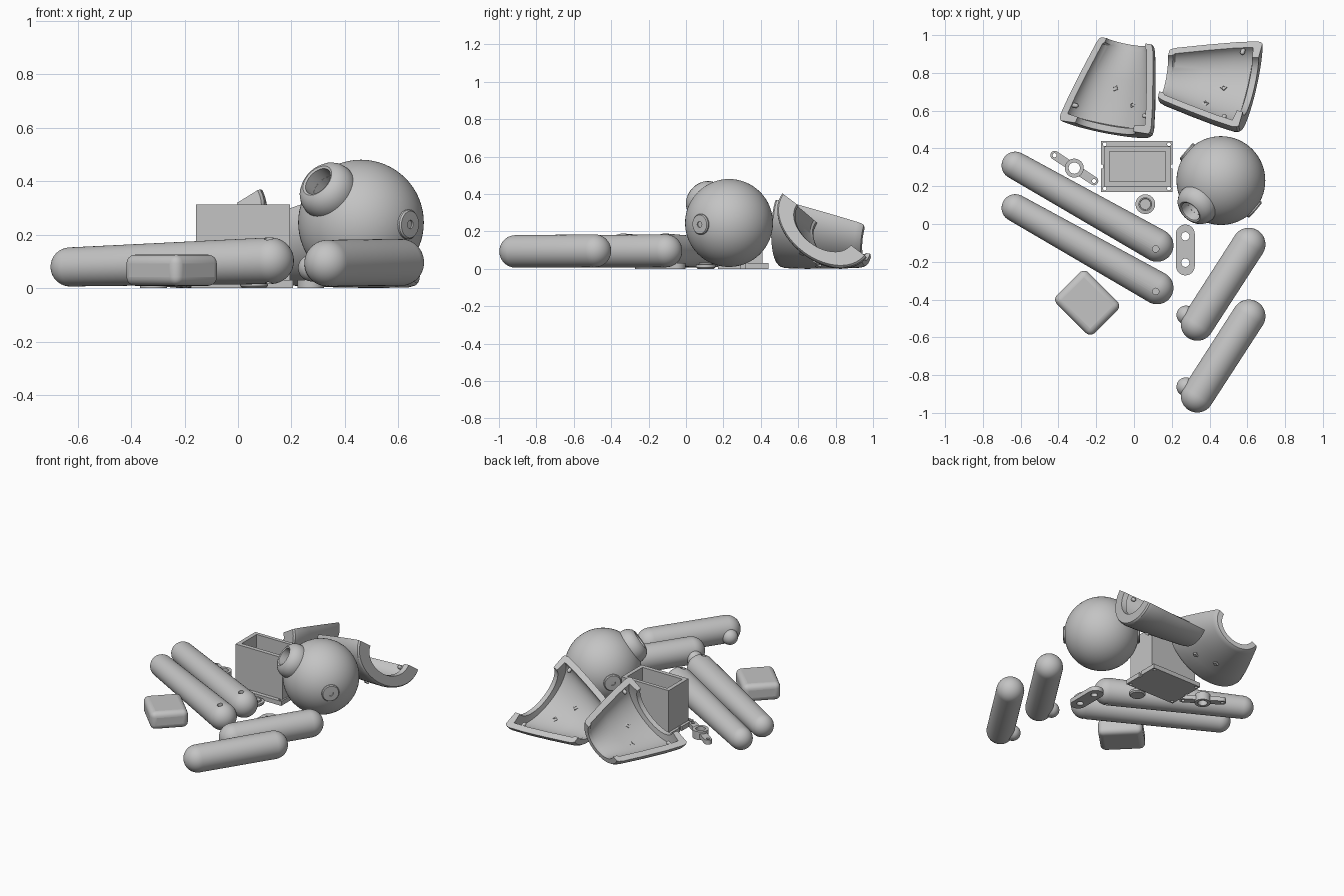
import bpy, bmesh, math
from mathutils import Vector, Matrix

if "Cube" in bpy.data.objects:
    bpy.data.objects.remove(bpy.data.objects["Cube"])

grey = bpy.data.materials.new("plain grey")
grey.diffuse_color = (0.55, 0.55, 0.55, 1)
grey.use_nodes = True
grey.node_tree.nodes["Principled BSDF"].inputs["Base Color"].default_value = grey.diffuse_color


def finish(name, bm, angle=35):
    bmesh.ops.remove_doubles(bm, verts=bm.verts, dist=1e-5)
    bmesh.ops.recalc_face_normals(bm, faces=bm.faces)
    me = bpy.data.meshes.new(name)
    bm.to_mesh(me)
    bm.free()
    ob = bpy.data.objects.new(name, me)
    bpy.context.collection.objects.link(ob)
    me.materials.append(grey)
    shade(ob, angle)
    return ob


def activate(ob):
    bpy.ops.object.select_all(action='DESELECT')
    ob.select_set(True)
    bpy.context.view_layer.objects.active = ob


def shade(ob, angle=35):
    activate(ob)
    bpy.ops.object.shade_smooth_by_angle(angle=math.radians(angle))


def apply(ob, kind, **props):
    mod = ob.modifiers.new(kind.lower(), kind)
    for key, value in props.items():
        setattr(mod, key, value)
    activate(ob)
    bpy.ops.object.modifier_apply(modifier=mod.name)


def cut(ob, *cutters):
    for c in cutters:
        apply(ob, 'BOOLEAN', operation='DIFFERENCE', object=c, solver='EXACT')
        bpy.data.objects.remove(c)
    shade(ob)


def lathe(name, profile, origin=(0, 0, 0), axis=(0, 0, 1), seg=48, closed=False):
    """Spin (radius, height) points about an axis."""
    bm = bmesh.new()
    m = Matrix.Translation(origin) @ Vector(axis).to_track_quat('Z', 'Y').to_matrix().to_4x4()
    rings = [[bm.verts.new(m @ Vector((r * math.cos(a), r * math.sin(a), h)))
              for a in (2 * math.pi * i / seg for i in range(seg))] for r, h in profile]
    pairs = list(zip(rings, rings[1:])) + ([(rings[-1], rings[0])] if closed else [])
    for a, b in pairs:
        for i in range(seg):
            j = (i + 1) % seg
            bm.faces.new((a[i], a[j], b[j], b[i]))
    return finish(name, bm)


def rod(origin, axis, r, h0, h1):
    return lathe("cutter", [(0, h0), (r, h0), (r, h1), (0, h1)], origin, axis, 24)


def capsule(name, p0, r0, p1, r1):
    p0, p1 = Vector(p0), Vector(p1)
    length = (p1 - p0).length
    arc = [math.pi / 2 * i / 10 for i in range(11)]
    profile = [(r0 * math.sin(a), -r0 * math.cos(a)) for a in arc]
    profile += [(r1 * math.cos(a), length + r1 * math.sin(a)) for a in arc]
    return lathe(name, profile, p0, p1 - p0)


def box(name, x0, x1, y0, y1, z0, z1):
    bm = bmesh.new()
    bmesh.ops.create_cube(bm, size=1)
    bmesh.ops.scale(bm, vec=(x1 - x0, y1 - y0, z1 - z0), verts=bm.verts)
    bmesh.ops.translate(bm, vec=((x0 + x1) / 2, (y0 + y1) / 2, (z0 + z1) / 2), verts=bm.verts)
    return finish(name, bm)


def link(name, p0, p1, r, z0, z1):
    """Flat bar with round ends."""
    bm = bmesh.new()
    a0 = math.atan2(p1[1] - p0[1], p1[0] - p0[0])
    outline = []
    for (cx, cy), start in ((p1, a0 - math.pi / 2), (p0, a0 + math.pi / 2)):
        for i in range(17):
            a = start + math.pi * i / 16
            outline.append(bm.verts.new((cx + r * math.cos(a), cy + r * math.sin(a), z0)))
    face = bm.faces.new(outline)
    top = bmesh.ops.extrude_face_region(bm, geom=[face])
    bmesh.ops.translate(bm, vec=(0, 0, z1 - z0),
                        verts=[v for v in top['geom'] if isinstance(v, bmesh.types.BMVert)])
    return finish(name, bm)


# Long limbs with a small pin hole, and short limbs with a thumb
for i, dy in enumerate((0, -0.225)):
    leg = capsule(f"long_limb_{i + 1}", (-0.628, 0.31 + dy, 0.079), 0.073,
                  (0.122, -0.113 + dy, 0.102), 0.087)
    cut(leg, rod((0.115, -0.132 + dy, 0), (0, 0, 1), 0.017, 0.14, 0.3),
        rod((0.115, -0.132 + dy, 0), (0, 0, 1), 0.013, -0.05, 0.05))
for i, dy in enumerate((0, 0.38)):
    capsule(f"short_limb_{i + 1}", (0.335, -0.911 + dy, 0.093), 0.087,
            (0.608, -0.488 + dy, 0.096), 0.088)
    capsule(f"thumb_{i + 1}", (0.275, -0.862 + dy, 0.075), 0.05,
            (0.33, -0.89 + dy, 0.08), 0.055)

# Round head with a raised eye socket and two ear discs
centre = (0.46, 0.23, 0.245)
R = 0.235
head = lathe("head", [(R * math.sin(math.pi * i / 32), -R * math.cos(math.pi * i / 32))
                      for i in range(33)], centre, seg=64)
look = (-0.58, -0.59, 0.556)
cut(head, rod(centre, look, 0.055, 0.13, 0.32))
lathe("eye_socket", [(0.108, 0.18), (0.112, 0.215), (0.107, 0.24), (0.096, 0.26), (0.08, 0.275),
                     (0.066, 0.281), (0.057, 0.277), (0.055, 0.18)], centre, look, closed=True)
for side, s in (("right", 1), ("left", -1)):
    lathe(f"{side}_ear", [(0, 0.2), (0.055, 0.2), (0.055, 0.236), (0.05, 0.242), (0.016, 0.243),
                          (0.016, 0.236), (0, 0.236)], centre, (0.76 * s, -0.65 * s, -0.03))

# Open box on a flanged base plate
base = box("box_base", -0.175, 0.205, 0.17, 0.44, 0, 0.03)
cut(base, *[rod((x, y, 0), (0, 0, 1), 0.01, -0.1, 0.1)
            for x in (-0.155, 0.185) for y in (0.188, 0.422)],
    box("cutter", -0.2, -0.165, 0.295, 0.315, -1, 1), box("cutter", 0.195, 0.3, 0.295, 0.315, -1, 1))
tray = box("open_box", -0.157, 0.195, 0.197, 0.41, 0.02, 0.312)
cut(tray, box("cutter", -0.13, 0.168, 0.225, 0.385, 0.035, 0.5))

# Rounded block
block = box("rounded_block", -0.1415, 0.1415, -0.118, 0.118, 0.008, 0.125)
apply(block, 'BEVEL', width=0.034, segments=5)
block.data.transform(Matrix.Translation((-0.248, -0.417, 0)) @ Matrix.Rotation(-math.pi / 4, 4, 'Z'))
shade(block)

# Two hole link
bar = link("two_hole_link", (0.272, -0.222), (0.272, -0.053), 0.05, 0, 0.03)
cut(bar, *[rod((0.272, y, 0), (0, 0, 1), 0.022, -0.1, 0.1) for y in (-0.065, -0.205)])

# Rocker arm with a centre ring
ends = ((-0.42, 0.364), (-0.212, 0.228))
rocker = link("rocker_arm", *ends, 0.023, 0.01, 0.04)
cut(rocker, *[rod((x, y, 0), (0, 0, 1), r, -0.1, 0.1)
              for (x, y), r in ((ends[0], 0.011), (ends[1], 0.011), ((-0.316, 0.296), 0.035))])
lathe("rocker_ring", [(0.03, 0), (0.05, 0), (0.05, 0.055), (0.03, 0.055)],
      (-0.316, 0.296, 0), closed=True)

# Small stepped cap
lathe("small_cap", [(0, 0), (0.044, 0), (0.052, 0.008), (0.052, 0.022), (0.036, 0.025),
                    (0.036, 0.034), (0.03, 0.034), (0.028, 0.028), (0, 0.028)], (0.06, 0.105, 0))


def shell(name, wide_r, wide_l, neck_r, neck_l, depths):
    """Half of a tapered hollow body, open side up, with partly closed ends."""
    wr, wl, nr, nl = map(Vector, (wide_r, wide_l, neck_r, neck_l))
    axis = (nr + nl - wr - wl) / 2
    up = (wr - wl).cross(axis).normalized()

    def point(t, scale, a, off=0):
        half = (wr - wl).lerp(nr - nl, t) / 2
        mid = (wr + wl).lerp(nr + nl, t) / 2
        depth = depths[0] + (depths[1] - depths[0]) * t
        size = half.length
        c, s = math.cos(a), math.sin(a)
        return mid + half.normalized() * c * (size * scale - off) - up * s * (depth * scale - off)

    # Stations: (along, scale, inset); outer skin, then inner skin back to the start
    w = 0.04
    stations = [(0, 0.62, 0), (0, 0.93, 0), (0.02, 0.97, 0), (0.07, 1, 0), (0.3, 1.02, 0),
                (0.6, 1.02, 0), (0.93, 1, 0), (0.98, 0.97, 0), (1, 0.93, 0), (1, 0.72, 0),
                (0.95, 0.72, 0), (0.93, 1, w), (0.6, 1.02, w), (0.3, 1.02, w),
                (0.09, 1, w), (0.07, 0.62, 0)]
    bm = bmesh.new()
    n = 28
    rows = [[bm.verts.new(point(t, k, math.pi * i / n, o)) for i in range(n + 1)]
            for t, k, o in stations]
    for a, b in zip(rows, rows[1:] + rows[:1]):
        for i in range(n):
            bm.faces.new((a[i], a[i + 1], b[i + 1], b[i]))
    # Rim faces on the split plane
    for i in (0, n):
        bm.faces.new([row[i] for row in rows])
    ob = finish(name, bm, 30)
    low = min(v.co.z for v in ob.data.vertices)
    ob.data.transform(Matrix.Translation((0, 0, -low)))
    # Screw posts and locating tabs inside
    for j, (t, a) in enumerate(((0.35, 1.3), (0.5, 1.9))):
        p = point(t, 0.88, a) - Vector((0, 0, low))
        lathe(f"{name}_post_{j + 1}", [(0, -0.035), (0.018, -0.035), (0.018, 0.02), (0.009, 0.02),
                                       (0.009, 0.0), (0, 0.0)], p, up, 4)
    for j, a in enumerate((0.12, math.pi - 0.12)):
        p = point(0.2, 0.8, a) - Vector((0, 0, low))
        q = point(0.2, 0.95, a) - Vector((0, 0, low))
        capsule(f"{name}_tab_{j + 1}", p, 0.012, q, 0.012)


# Front and back halves of the hollow body
shell("body_half_1", (0.09, 0.475, 0.37), (-0.405, 0.55, 0.065),
      (0.1, 0.95, 0.235), (-0.185, 0.99, 0.05), (0.19, 0.13))
shell("body_half_2", (0.685, 0.97, 0.06), (0.55, 0.505, 0.41),
      (0.19, 0.93, 0.06), (0.125, 0.665, 0.275), (0.195, 0.15))
